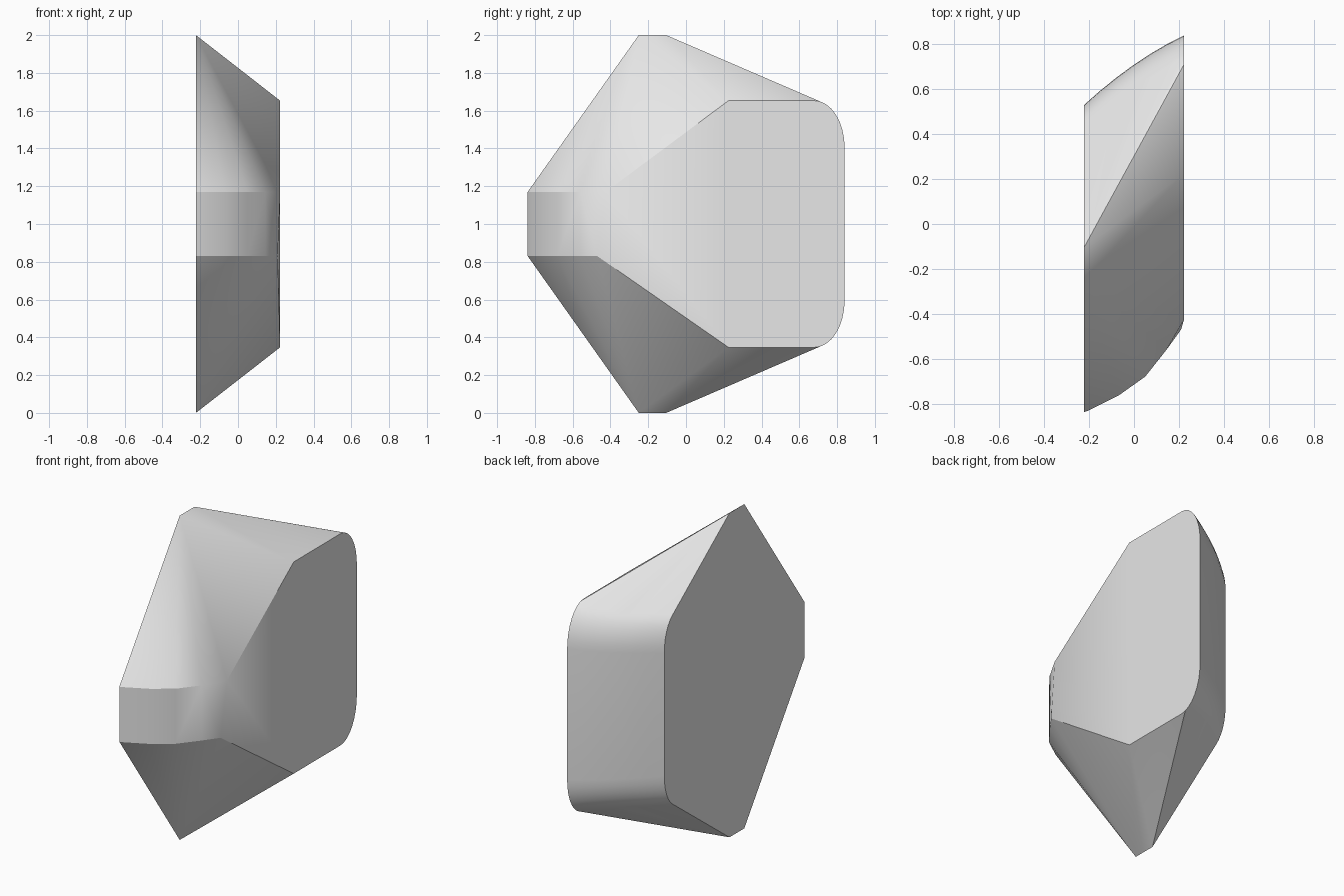
import bpy, bmesh, math

cube = bpy.data.objects.get("Cube")
if cube:
    bpy.data.objects.remove(cube, do_unlink=True)

HALF = 0.223   # half thickness
MID = 1.0      # height of the mirror plane
points = []


def add_pair(x, y, h):
    """Add a point and its mirror image above and below the middle."""
    points.extend([(x, y, MID + h), (x, y, MID - h)])


# Wide face corners
add_pair(-HALF, -0.25, 1.0)
add_pair(-HALF, -0.105, 1.0)

# Narrow face corners
add_pair(HALF, 0.225, 0.653)

# Curved front band
for x, y in [(-HALF, -0.838), (-0.2, -0.83), (-0.07, -0.765),
             (0.05, -0.68), (0.145, -0.56)]:
    add_pair(x, y, 0.17)
points.extend([(HALF, -0.425, 1.17), (0.21, -0.47, 0.83)])

# Rounded back corners, swept from wide face to narrow face with a slight bulge
STEPS, SPANS = 8, 6
for i in range(STEPS + 1):
    a = math.pi / 2 * i / STEPS
    c, s = math.sin(a), 1 - math.cos(a)
    wide = (0.40 + 0.13 * c, 0.60 - 0.22 * s)
    narrow = (0.68 + 0.16 * c, 0.653 - 0.25 * s)
    for j in range(SPANS + 1):
        t = j / SPANS
        bulge = 0.1 * t * (1 - t) * c
        add_pair(-HALF + 2 * HALF * t,
                 wide[0] + (narrow[0] - wide[0]) * t + bulge,
                 wide[1] + (narrow[1] - wide[1]) * t)

# Wrap the corners in one faceted solid
bm = bmesh.new()
for p in points:
    bm.verts.new(p)
hull = bmesh.ops.convex_hull(bm, input=bm.verts[:])
loose = [v for v in bm.verts if not v.link_faces]
bmesh.ops.delete(bm, geom=loose, context='VERTS')
bmesh.ops.dissolve_limit(bm, angle_limit=0.005, verts=bm.verts[:], edges=bm.edges[:])
bmesh.ops.recalc_face_normals(bm, faces=bm.faces[:])
mesh = bpy.data.meshes.new("faceted_block")
bm.to_mesh(mesh)
bm.free()
block = bpy.data.objects.new("faceted_block", mesh)
bpy.context.collection.objects.link(block)

# Plain grey
grey = bpy.data.materials.new("light_grey")
grey.use_nodes = True
colour = (0.8, 0.8, 0.8, 1)
grey.diffuse_color = colour
grey.node_tree.nodes["Principled BSDF"].inputs["Base Color"].default_value = colour
mesh.materials.append(grey)

bpy.ops.object.select_all(action='DESELECT')
block.select_set(True)
bpy.context.view_layer.objects.active = block
bpy.ops.object.shade_smooth_by_angle(angle=math.radians(30))
